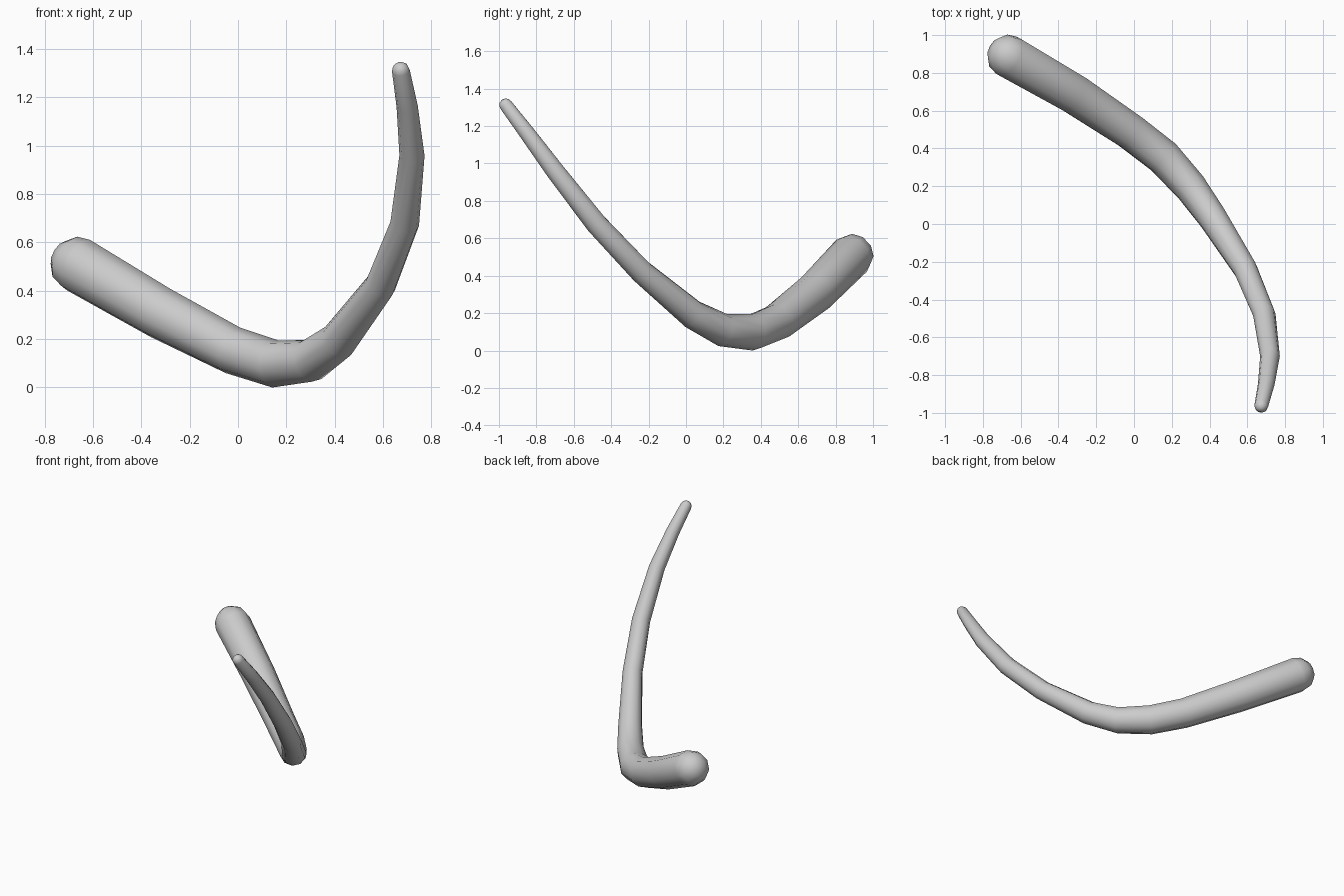
import bpy, bmesh, math
from mathutils import Vector

if "Cube" in bpy.data.objects:
    bpy.data.objects.remove(bpy.data.objects["Cube"])

SIDES = 10

# Centre line and radius of the tapering bent horn: x, y, z, radius
path = [
    (-0.66, 0.885, 0.513, 0.118), (-0.32, 0.69, 0.315, 0.110),
    (-0.02, 0.49, 0.16, 0.100), (0.155, 0.355, 0.104, 0.098),
    (0.30, 0.195, 0.117, 0.089), (0.415, 0.035, 0.20, 0.079),
    (0.59, -0.24, 0.43, 0.065), (0.69, -0.48, 0.685, 0.060),
    (0.72, -0.70, 0.967, 0.052), (0.70, -0.85, 1.17, 0.044),
    (0.674, -0.962, 1.318, 0.037),
]
pts = [Vector(p[:3]) for p in path]
rad = [p[3] for p in path]
dirs = [(pts[min(i + 1, len(pts) - 1)] - pts[max(i - 1, 0)]).normalized()
        for i in range(len(pts))]

# Rings along the path, with extra shrinking rings for the rounded ends
rings = []
for a in (60, 30):
    t = math.radians(a)
    rings.append((pts[0] - dirs[0] * rad[0] * math.sin(t), dirs[0], rad[0] * math.cos(t)))
rings += list(zip(pts, dirs, rad))
for a in (30, 60):
    t = math.radians(a)
    rings.append((pts[-1] + dirs[-1] * rad[-1] * math.sin(t), dirs[-1], rad[-1] * math.cos(t)))

bm = bmesh.new()
loops = []
u = Vector((0, 0, 1))
for c, d, r in rings:
    u = (u - d * u.dot(d)).normalized()     # carry the frame along without twist
    v = d.cross(u)
    loops.append([bm.verts.new(c + r * (u * math.cos(2 * math.pi * k / SIDES)
                                        + v * math.sin(2 * math.pi * k / SIDES)))
                  for k in range(SIDES)])

# Side skin
for a, b in zip(loops, loops[1:]):
    for k in range(SIDES):
        j = (k + 1) % SIDES
        bm.faces.new((a[k], a[j], b[j], b[k]))

# Domed ends
for loop, pole in ((loops[0], pts[0] - dirs[0] * rad[0]), (loops[-1], pts[-1] + dirs[-1] * rad[-1])):
    tip = bm.verts.new(pole)
    for k in range(SIDES):
        bm.faces.new((loop[k], loop[(k + 1) % SIDES], tip))

bmesh.ops.recalc_face_normals(bm, faces=bm.faces)

# Rest on the ground
low = min(v.co.z for v in bm.verts)
for v in bm.verts:
    v.co.z -= low

mesh = bpy.data.meshes.new("curved_horn")
bm.to_mesh(mesh)
bm.free()
horn = bpy.data.objects.new("curved_horn", mesh)
bpy.context.collection.objects.link(horn)
bpy.context.view_layer.objects.active = horn
horn.select_set(True)
bpy.ops.object.shade_smooth_by_angle(angle=math.radians(40))
